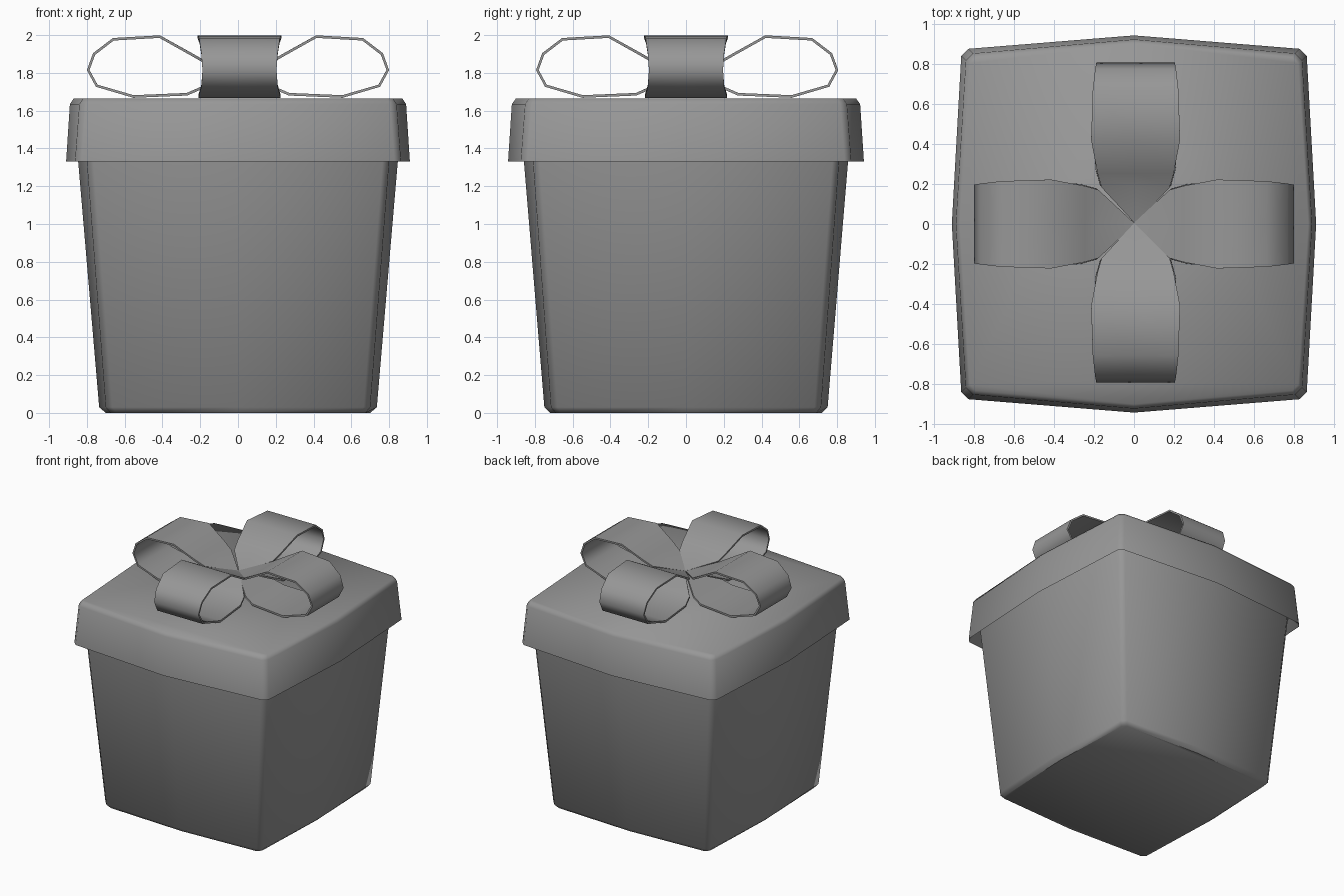
import bpy, math

if "Cube" in bpy.data.objects:
    bpy.data.objects.remove(bpy.data.objects["Cube"])

# Dark grey used on every part
grey = bpy.data.materials.new("dark_grey")
grey.diffuse_color = (0.31, 0.31, 0.31, 1)
grey.use_nodes = True
grey.node_tree.nodes["Principled BSDF"].inputs["Base Color"].default_value = grey.diffuse_color

def smooth(obj, angle):
    bpy.ops.object.select_all(action='DESELECT')
    obj.select_set(True)
    bpy.context.view_layer.objects.active = obj
    bpy.ops.object.shade_smooth_by_angle(angle=math.radians(angle))

def make_object(name, verts, faces):
    mesh = bpy.data.meshes.new(name)
    mesh.from_pydata(verts, [], faces)
    mesh.materials.append(grey)
    mesh.update()
    obj = bpy.data.objects.new(name, mesh)
    bpy.context.collection.objects.link(obj)
    return obj

def ring(z, mx, my, cx, cy, ch):
    """Bulged square: side midpoints (mx, my), chamfered corners (cx, cy)."""
    return [(mx, 0, z), (cx, cy - ch, z), (cx - ch, cy, z),
            (0, my, z), (-cx + ch, cy, z), (-cx, cy - ch, z),
            (-mx, 0, z), (-cx, -cy + ch, z), (-cx + ch, -cy, z),
            (0, -my, z), (cx - ch, -cy, z), (cx, -cy + ch, z)]

def stack(name, rings, cap_bottom, cap_top, angle):
    n = 12
    verts = [v for r in rings for v in ring(*r)]
    faces = [(k*n + i, k*n + (i+1) % n, (k+1)*n + (i+1) % n, (k+1)*n + i)
             for k in range(len(rings) - 1) for i in range(n)]
    if cap_bottom:
        faces.append(tuple(reversed(range(n))))
    if cap_top:
        faces.append(tuple(range(len(verts) - n, len(verts))))
    obj = make_object(name, verts, faces)
    smooth(obj, angle)
    return obj

# Tapered box, its walls continuing up inside the lid
stack("box_body", [(0.0, 0.70, 0.72, 0.675, 0.69, 0.03),
                   (0.03, 0.735, 0.75, 0.70, 0.715, 0.035),
                   (1.33, 0.846, 0.858, 0.80, 0.81, 0.035),
                   (1.42, 0.853, 0.865, 0.807, 0.817, 0.035)], True, False, 44)

# Lid with a recessed underside that meets the box walls
stack("lid", [(1.42, 0.853, 0.865, 0.807, 0.817, 0.035),
              (1.33, 0.91, 0.942, 0.863, 0.875, 0.035),
              (1.635, 0.89, 0.922, 0.84, 0.852, 0.035),
              (1.665, 0.87, 0.90, 0.82, 0.832, 0.03)], False, True, 75)

# Bow loops: (distance from centre, height, half width)
profile = [(0.0, 1.805, 0.004), (0.18, 1.86, 0.17), (0.25, 1.90, 0.19),
           (0.415, 1.992, 0.222), (0.66, 1.978, 0.214), (0.762, 1.90, 0.202),
           (0.793, 1.815, 0.196), (0.748, 1.732, 0.202), (0.553, 1.675, 0.218),
           (0.27, 1.687, 0.2), (0.19, 1.722, 0.178), (0.0, 1.795, 0.004)]
for i, side in enumerate(("right", "back", "left", "front")):
    verts = [(d, s * w, z) for d, z, w in profile for s in (-1, 0, 1)]
    faces = [(3*k + j, 3*k + 3 + j, 3*k + 4 + j, 3*k + 1 + j)
             for k in range(len(profile) - 1) for j in (0, 1)]
    loop = make_object("bow_loop_" + side, verts, faces)
    loop.rotation_euler.z = i * math.pi / 2
    if i % 2:
        loop.location = (0.008, 0.006, 0)
    solid = loop.modifiers.new("ribbon_thickness", 'SOLIDIFY')
    solid.thickness = 0.014
    solid.offset = 0
    bpy.context.view_layer.objects.active = loop
    bpy.ops.object.modifier_apply(modifier=solid.name)
    smooth(loop, 65)
